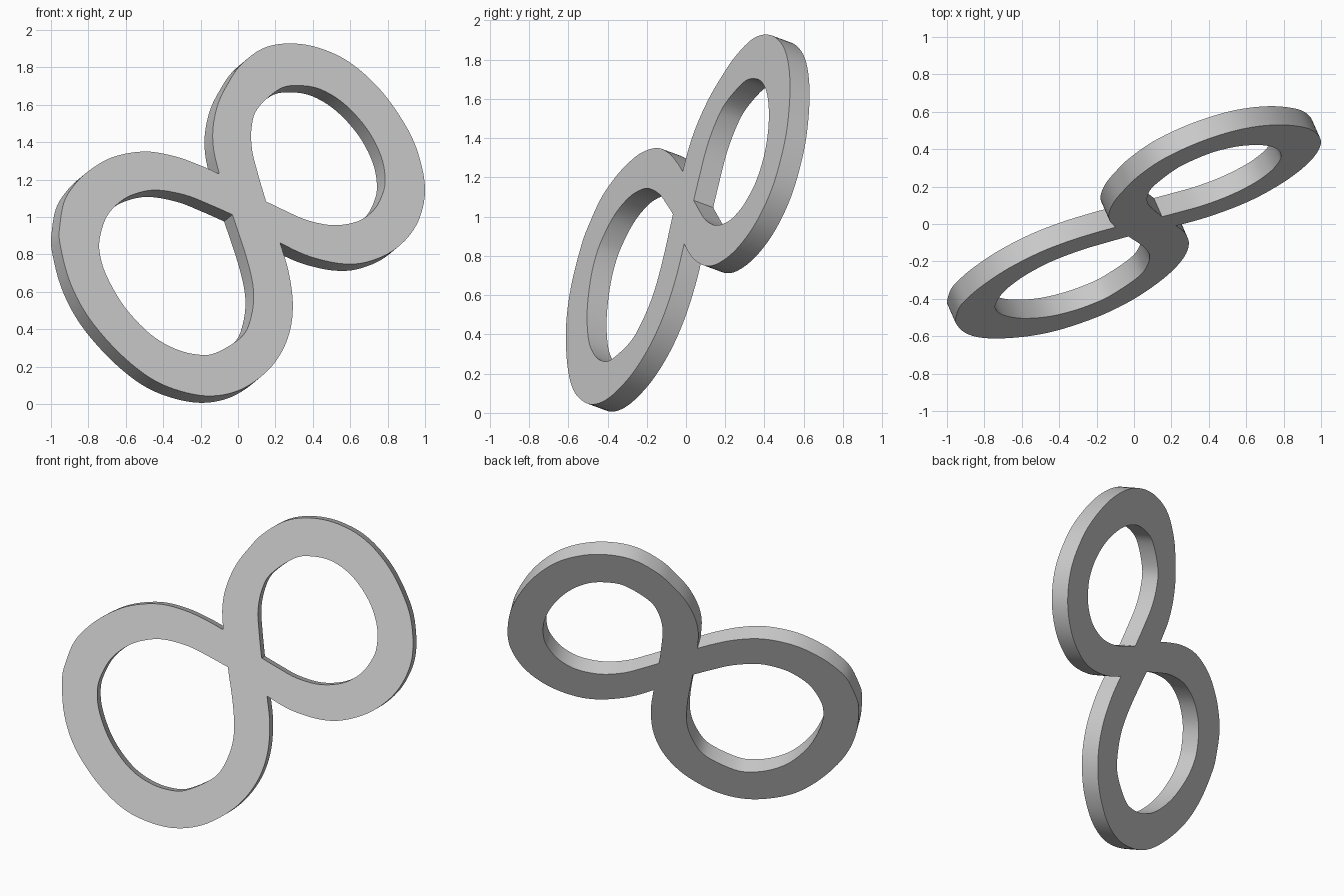
import bpy
import bmesh
from mathutils import Vector

if "Cube" in bpy.data.objects:
    bpy.data.objects.remove(bpy.data.objects["Cube"])

# Tilted slab: front plane is y = A*x + C*z + K
A, C, K = 0.443, 0.369, -0.427
NORMAL = Vector((A, -1, C)).normalized()
THICKNESS = 0.115

# Arcs of the front outline as (x, z); each one starts and ends at a sharp notch
upper_outer = [(-.10, 1.23), (-.13, 1.36), (-.133, 1.48), (-.105, 1.61), (-.05, 1.72), (.015, 1.813),
               (.13, 1.90), (.27, 1.928), (.43, 1.905), (.60, 1.825), (.77, 1.67), (.91, 1.465),
               (.975, 1.30), (1.0, 1.14), (.973, 1.00), (.91, .893), (.81, .808), (.68, .757),
               (.56, .75), (.43, .775), (.33, .81), (.225, .862)]
lower_outer = [(.225, .862), (.27, .71), (.293, .545), (.28, .40), (.23, .272), (.145, .165),
               (.01, .075), (-.145, .043), (-.31, .07), (-.47, .14), (-.64, .278), (-.80, .465),
               (-.90, .657), (-.952, .86), (-.952, .957), (-.93, 1.08), (-.88, 1.165), (-.80, 1.245),
               (-.67, 1.32), (-.50, 1.35), (-.34, 1.325), (-.20, 1.275), (-.10, 1.23)]
upper_hole = [(.15, 1.083), (.107, 1.23), (.075, 1.36), (.073, 1.48), (.105, 1.58), (.22, 1.683),
              (.32, 1.703), (.44, 1.683), (.57, 1.603), (.69, 1.47), (.765, 1.325), (.787, 1.20),
              (.77, 1.115), (.725, 1.037), (.64, .977), (.51, .956), (.37, .983), (.25, 1.035), (.15, 1.083)]
lower_hole = [(-.03, 1.013), (.048, .775), (.083, .605), (.07, .465), (.02, .36), (-.12, .273),
              (-.22, .265), (-.34, .297), (-.47, .375), (-.605, .518), (-.70, .68), (-.738, .80),
              (-.738, .892), (-.70, 1.005), (-.625, 1.085), (-.54, 1.127), (-.43, 1.144),
              (-.28, 1.117), (-.15, 1.066), (-.03, 1.013)]


def smooth_arc(points, steps=5):
    """Spline through the points, leaving off the last one."""
    p = [Vector(q) for q in points]
    p = [2 * p[0] - p[1]] + p + [2 * p[-1] - p[-2]]
    out = []
    for a, b, c, d in zip(p, p[1:], p[2:], p[3:]):
        for i in range(steps):
            t = i / steps
            out.append(0.5 * (2 * b + (c - a) * t + (2 * a - 5 * b + 4 * c - d) * t ** 2
                              + (3 * b - a - 3 * c + d) * t ** 3))
    return out


loops = [smooth_arc(upper_outer) + smooth_arc(lower_outer),
         smooth_arc(upper_hole), smooth_arc(lower_hole)]

# Front and back caps joined by rim walls
bm = bmesh.new()
caps = {0.0: [], THICKNESS: []}
walls = []
for loop in loops:
    rings = []
    for depth in caps:
        ring = [bm.verts.new(Vector((p.x, A * p.x + C * p.y + K, p.y)) - NORMAL * depth) for p in loop]
        caps[depth] += [bm.edges.new((v, ring[i - 1])) for i, v in enumerate(ring)]
        rings.append(ring)
    front, back = rings
    walls += [(front[i - 1], front[i], back[i], back[i - 1]) for i in range(len(loop))]
for edges in caps.values():
    bmesh.ops.triangle_fill(bm, edges=edges, use_beauty=True, normal=NORMAL)
for quad in walls:
    bm.faces.new(quad)
bmesh.ops.recalc_face_normals(bm, faces=bm.faces)

mesh = bpy.data.meshes.new("figure_eight_band")
bm.to_mesh(mesh)
bm.free()
band = bpy.data.objects.new("figure_eight_band", mesh)
bpy.context.collection.objects.link(band)
bpy.context.view_layer.objects.active = band
band.select_set(True)
bpy.ops.object.shade_smooth_by_angle()
